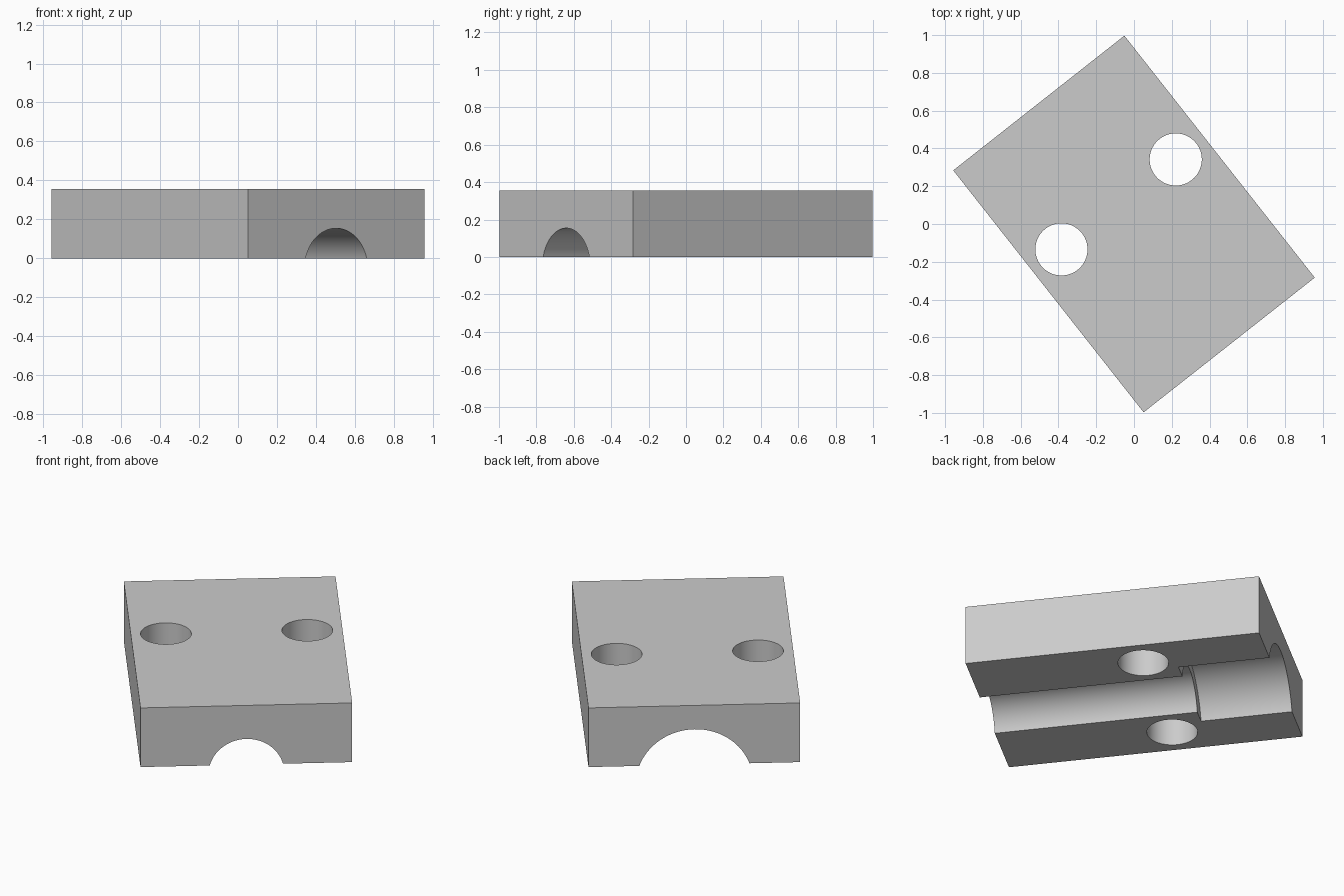
import bpy
from math import radians
from mathutils import Matrix

LENGTH, WIDTH, HEIGHT = 1.63, 1.153, 0.355
TURN = Matrix.Rotation(radians(38.2), 4, 'Z')

cube = bpy.data.objects.get("Cube")
if cube:
    bpy.data.objects.remove(cube)

grey = bpy.data.materials.new("plain grey")
grey.use_nodes = True
colour = (0.6, 0.6, 0.6, 1)
grey.diffuse_color = colour
grey.node_tree.nodes["Principled BSDF"].inputs["Base Color"].default_value = colour

# Clamp block
bpy.ops.mesh.primitive_cube_add(size=1)
block = bpy.context.object
block.name = "clamp_block"
block.data.transform(Matrix.Translation((0, 0, HEIGHT / 2)) @ Matrix.Diagonal((WIDTH, LENGTH, HEIGHT, 1)))
block.data.materials.append(grey)


def cut_cylinder(name, radius, depth, location, rotation=(0, 0, 0)):
    """Subtract a cylinder from the block, then discard it."""
    bpy.ops.mesh.primitive_cylinder_add(vertices=96, radius=radius, depth=depth,
                                        location=location, rotation=rotation)
    cutter = bpy.context.object
    cutter.name = name
    cutter.hide_render = True
    cutter.data.materials.append(grey)
    cut = block.modifiers.new(name, 'BOOLEAN')
    cut.operation = 'DIFFERENCE'
    cut.solver = 'EXACT'
    cut.object = cutter
    bpy.context.view_layer.objects.active = block
    bpy.ops.object.modifier_apply(modifier=name)
    bpy.data.objects.remove(cutter)


# Pair of vertical bolt holes
for side in (-1, 1):
    cut_cylinder("bolt_hole", 0.138, 2, (side * 0.385, 0.132, 0))

# Narrow channel along the underside, wider at the back
along = (radians(90), 0, 0)
cut_cylinder("narrow_channel", 0.206, 3, (0, 0, -0.052), along)
step = 0.31
cut_cylinder("wide_channel", 0.318, 1, (0, step + 0.5, -0.106), along)

# Turn the block and keep its edges crisp
block.data.transform(TURN)
bpy.ops.object.select_all(action='DESELECT')
block.select_set(True)
bpy.context.view_layer.objects.active = block
bpy.ops.object.shade_smooth_by_angle(angle=radians(30))
